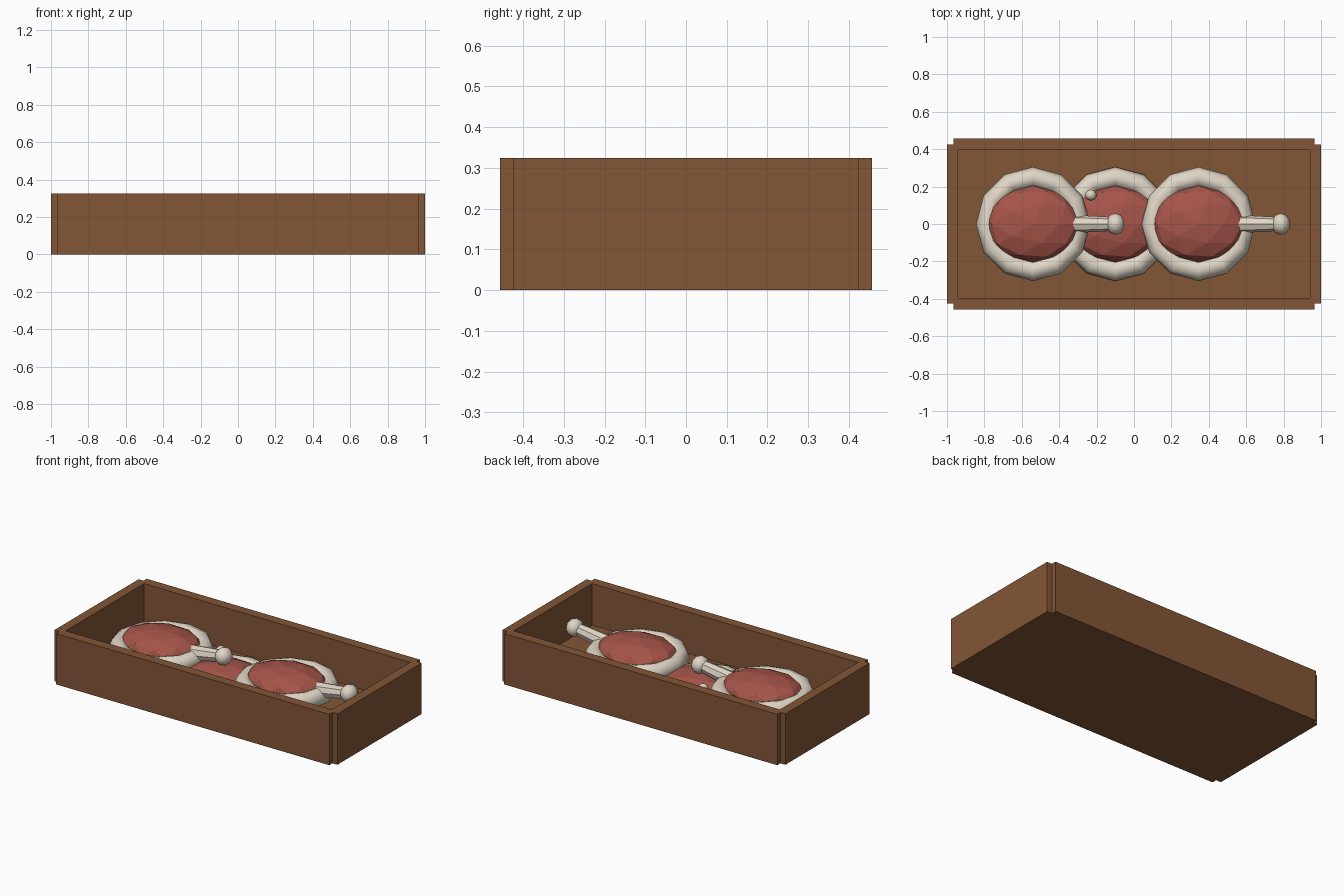
import bpy, bmesh, math
from mathutils import Matrix, Vector

if "Cube" in bpy.data.objects:
    bpy.data.objects.remove(bpy.data.objects["Cube"])


def material(name, rgb):
    m = bpy.data.materials.new(name)
    m.diffuse_color = (*rgb, 1)
    m.use_nodes = True
    m.node_tree.nodes["Principled BSDF"].inputs["Base Color"].default_value = m.diffuse_color
    return m


WOOD = material("brown wood", (0.225, 0.092, 0.037))
MEAT = material("red meat", (0.38, 0.09, 0.068))
BONE = material("pale bone", (0.74, 0.67, 0.56))


def finish(name, bm, mat, smooth=False):
    bmesh.ops.recalc_face_normals(bm, faces=bm.faces[:])
    mesh = bpy.data.meshes.new(name)
    bm.to_mesh(mesh)
    bm.free()
    mesh.materials.append(mat)
    for p in mesh.polygons:
        p.use_smooth = smooth
    ob = bpy.data.objects.new(name, mesh)
    bpy.context.collection.objects.link(ob)
    return ob


def box(name, lo, hi, mat):
    lo, hi = Vector(lo), Vector(hi)
    bm = bmesh.new()
    bmesh.ops.create_cube(bm, size=1, matrix=Matrix.Translation((lo + hi) / 2)
                          @ Matrix.Diagonal((*(hi - lo), 1)))
    return finish(name, bm, mat)


def ellipsoid(name, center, radii, mat, subdivisions=2, smooth=False):
    bm = bmesh.new()
    bmesh.ops.create_icosphere(bm, subdivisions=subdivisions, radius=1,
                               matrix=Matrix.Translation(center) @ Matrix.Diagonal((*radii, 1)))
    return finish(name, bm, mat, smooth)


def ring(name, center, major, minor, mat, n=12, k=8):
    bm = bmesh.new()
    loops = []
    for i in range(n):
        a = 2 * math.pi * i / n
        loop = []
        for j in range(k):
            b = 2 * math.pi * j / k
            r = major + minor * math.cos(b)
            loop.append(bm.verts.new(Vector(center) + Vector(
                (r * math.cos(a), r * math.sin(a), minor * math.sin(b)))))
        loops.append(loop)
    for i in range(n):
        p, q = loops[i], loops[(i + 1) % n]
        for j in range(k):
            bm.faces.new((p[j], q[j], q[(j + 1) % k], p[(j + 1) % k]))
    return finish(name, bm, mat, True)


def rod(name, start, end, r1, r2, mat):
    start, end = Vector(start), Vector(end)
    d = end - start
    bm = bmesh.new()
    bmesh.ops.create_cone(bm, cap_ends=True, segments=8, radius1=r1, radius2=r2, depth=d.length,
                          matrix=Matrix.Translation((start + end) / 2)
                          @ d.to_track_quat('Z', 'Y').to_matrix().to_4x4())
    return finish(name, bm, mat)


# Open crate: floor and four boards that leave notched corners
H = 0.325
box("crate_floor", (-0.95, -0.41, 0), (0.95, 0.41, 0.06), WOOD)
for s, side in ((-1, "front"), (1, "back")):
    y = sorted((s * 0.395, s * 0.457))
    box("crate_" + side, (-0.965, y[0], 0), (0.965, y[1], H), WOOD)
for s, side in ((-1, "left"), (1, "right")):
    x = sorted((s * 0.94, s * 1.0))
    box("crate_" + side, (x[0], -0.425, 0), (x[1], 0.425, H), WOOD)


# Cut of meat: faceted body, pale fat ring, bone with a knob
def ham(label, x, z, bone=True):
    ellipsoid(label + "_meat", (x, 0, z), (0.26, 0.205, 0.09), MEAT)
    ring(label + "_fat_ring", (x, 0, z - 0.025), 0.25, 0.055, BONE)
    if bone:
        rod(label + "_bone", (x + 0.18, 0, z - 0.005), (x + 0.43, 0, z + 0.035), 0.05, 0.037, BONE)
        ellipsoid(label + "_bone_knob", (x + 0.44, 0, z + 0.037), (0.05, 0.058, 0.055),
                  BONE, 2, True)


ham("left_ham", -0.54, 0.2)
ham("right_ham", 0.345, 0.2)
ham("middle_ham", -0.1, 0.105, bone=False)

# Small bone tip poking out of the middle cut
ellipsoid("bone_tip", (-0.23, 0.155, 0.175), (0.03, 0.03, 0.035), BONE, 2, True)
